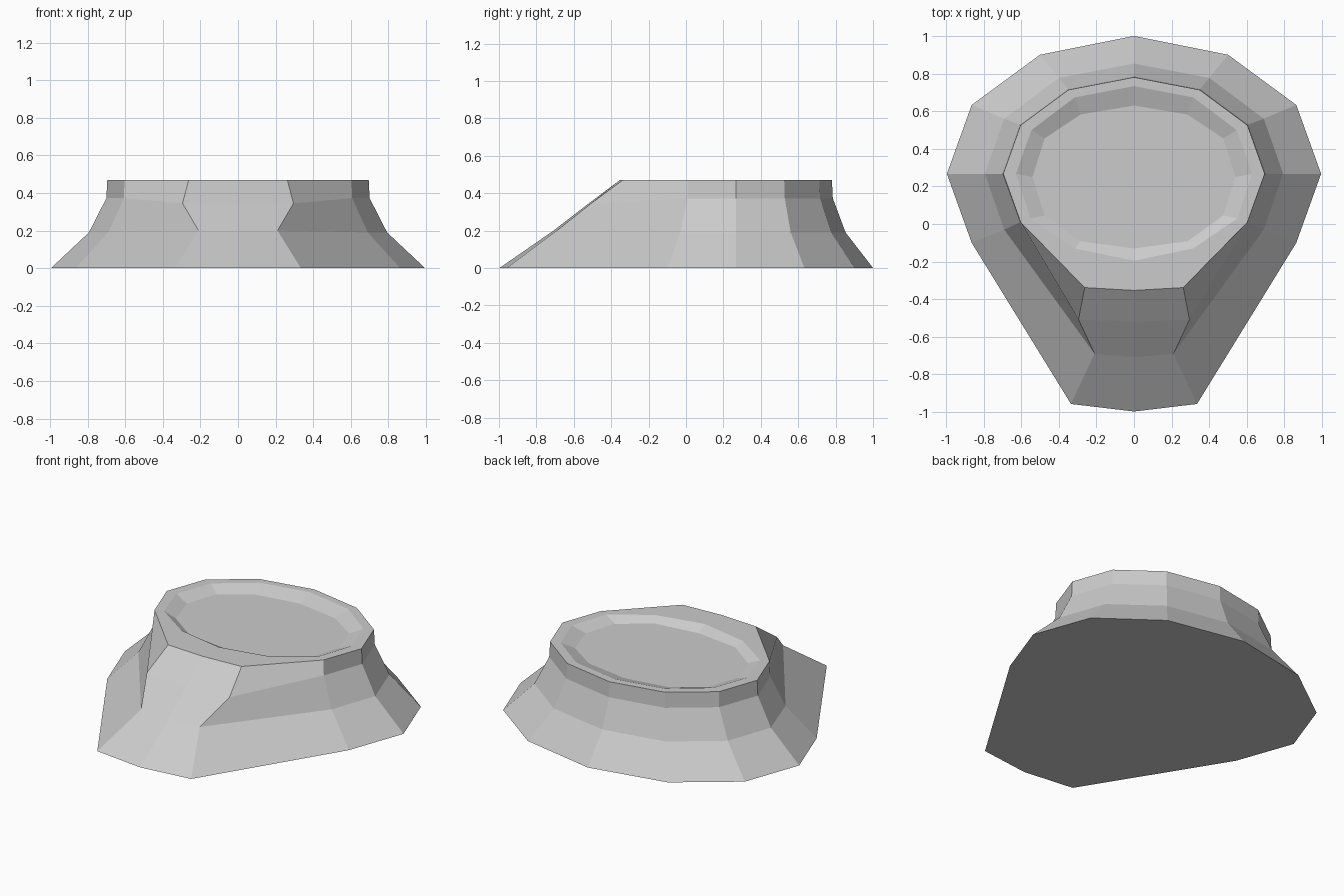
import bpy, bmesh

if "Cube" in bpy.data.objects:
    bpy.data.objects.remove(bpy.data.objects["Cube"])

# Half cross-sections from back to front (x, y, z), bottom to top, mirrored in x
def section(z, pts):
    half = [(p[0], p[1], p[2] if len(p) > 2 else z) for p in pts]
    return half + [(-x, y, zz) for x, y, zz in half[-2:0:-1]]

rings = [
    # flared foot
    section(0.0, [(0, 1), (.5, .9), (.863, .633), (.995, .267), (.863, -.1), (.335, -.957), (0, -.997)]),
    section(.19, [(0, .853), (.4, .777), (.69, .56), (.793, .267), (.69, -.03),
                  (.21, -.69, .2), (0, -.708, .2)]),
    # neck with sloping front spout
    section(.372, [(0, .785), (.352, .717), (.607, .528), (.7, .267), (.607, .008),
                   (.295, -.508, .345), (0, -.52, .345)]),
    section(.47, [(0, .78), (.349, .713), (.603, .525), (.695, .267), (.603, .01),
                  (.262, -.338), (0, -.353)]),
    # shallow dish in the top
    section(.47, [(0, .733), (.315, .673), (.545, .5), (.628, .267), (.55, .03), (.315, -.13), (0, -.195)]),
    section(.436, [(0, .63), (.285, .582), (.475, .455), (.54, .25), (.475, .045), (.285, -.092), (0, -.13)]),
]

# Loft the sections into one closed body
bm = bmesh.new()
loops = [[bm.verts.new(p) for p in ring] for ring in rings]
n = len(loops[0])
for a, b in zip(loops, loops[1:]):
    for i in range(n):
        j = (i + 1) % n
        bm.faces.new((a[i], a[j], b[j], b[i]))
bm.faces.new(loops[0])
bm.faces.new(loops[-1])
bmesh.ops.recalc_face_normals(bm, faces=bm.faces[:])

mesh = bpy.data.meshes.new("pedestal")
bm.to_mesh(mesh)
bm.free()
body = bpy.data.objects.new("pedestal", mesh)
bpy.context.collection.objects.link(body)
